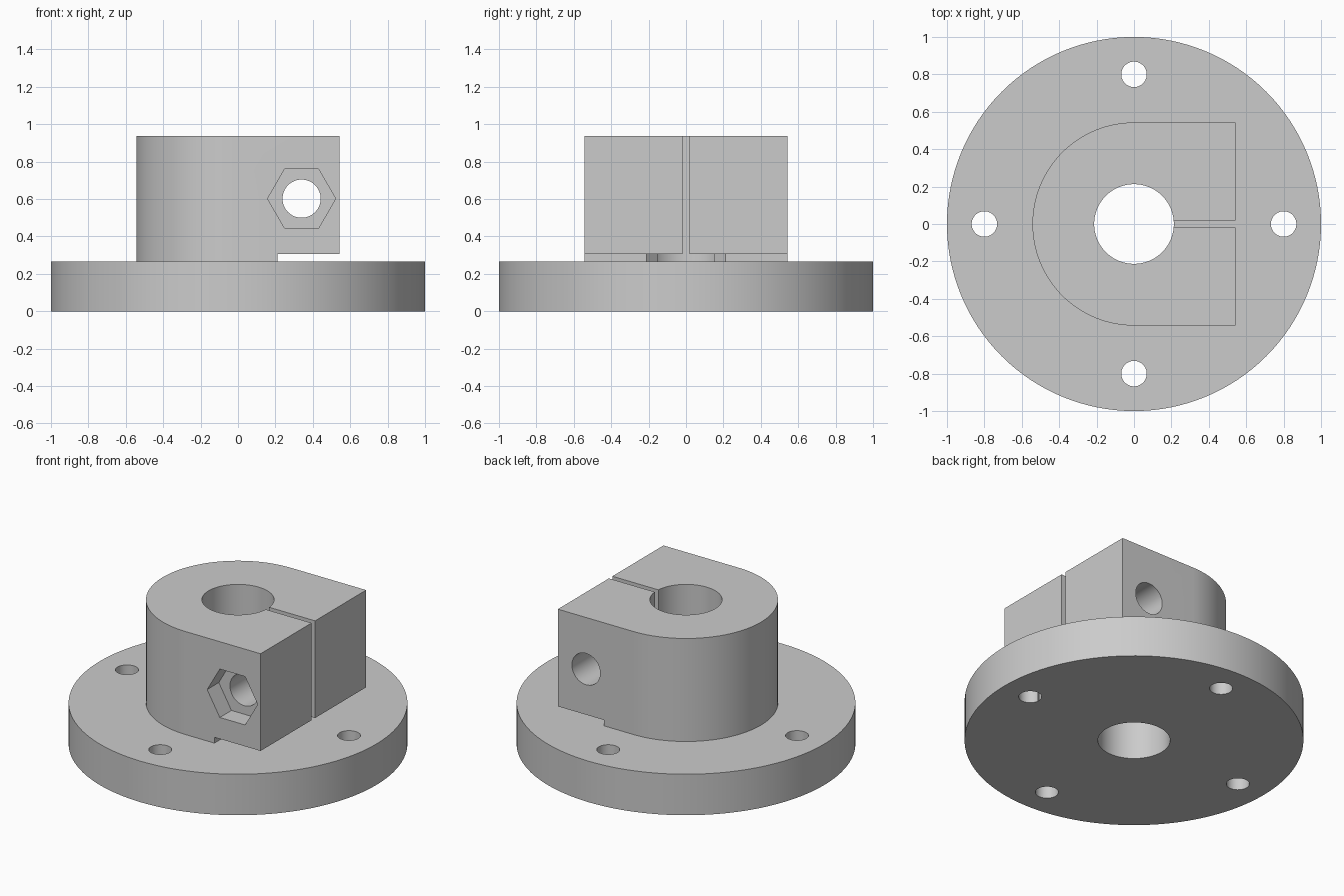
import bpy, bmesh
from math import sin, cos, pi, radians
from mathutils import Matrix

cube = bpy.data.objects.get("Cube")
if cube:
    bpy.data.objects.remove(cube, do_unlink=True)

# Main dimensions
FLANGE_TOP, BLOCK_TOP, NOTCH_TOP = 0.267, 0.938, 0.305
BLOCK_R, BORE_R = 0.543, 0.213
BOLT_X, BOLT_Z = 0.34, 0.602
SEGMENTS = 128

steel = bpy.data.materials.new("plain_grey")
steel.use_nodes = True
GREY = (0.6, 0.6, 0.6, 1)
steel.diffuse_color = GREY
steel.node_tree.nodes["Principled BSDF"].inputs["Base Color"].default_value = GREY


def arc(radius, start, end, count):
    """Points on an arc, angles in degrees, end left out."""
    angles = [radians(start + (end - start) * i / count) for i in range(count)]
    return [(radius * cos(a), radius * sin(a)) for a in angles]


def prism(name, profile, low, high, matrix=Matrix()):
    """Extrude a closed counter-clockwise outline from low to high."""
    bm = bmesh.new()
    face = bm.faces.new([bm.verts.new((x, y, low)) for x, y in profile])
    top = bmesh.ops.extrude_face_region(bm, geom=[face])["geom"]
    moved = [v for v in top if isinstance(v, bmesh.types.BMVert)]
    bmesh.ops.translate(bm, verts=moved, vec=(0, 0, high - low))
    bmesh.ops.recalc_face_normals(bm, faces=bm.faces)
    bm.transform(matrix)
    mesh = bpy.data.meshes.new(name)
    bm.to_mesh(mesh)
    bm.free()
    obj = bpy.data.objects.new(name, mesh)
    bpy.context.collection.objects.link(obj)
    mesh.materials.append(steel)
    return obj


def activate(obj):
    bpy.ops.object.select_all(action="DESELECT")
    obj.select_set(True)
    bpy.context.view_layer.objects.active = obj


def cut(obj, cutter):
    """Subtract the cutter from the part and discard it."""
    cutter.hide_render = True
    activate(obj)
    mod = obj.modifiers.new("cut", "BOOLEAN")
    mod.operation = "DIFFERENCE"
    mod.solver = "EXACT"
    mod.object = cutter
    bpy.ops.object.modifier_apply(modifier=mod.name)
    bpy.data.objects.remove(cutter, do_unlink=True)


def finish(obj):
    activate(obj)
    bpy.ops.object.shade_smooth_by_angle(angle=radians(30))


bore = arc(BORE_R, 0, 360, SEGMENTS)

# Round base flange with centre bore and four mounting holes
flange = prism("base_flange", arc(1, 0, 360, SEGMENTS), 0, FLANGE_TOP)
cut(flange, prism("bore_cutter", bore, -1, 2))
for i in range(4):
    spot = Matrix.Rotation(i * pi / 2, 4, "Z") @ Matrix.Translation((0.8, 0, 0))
    cut(flange, prism("mount_cutter", arc(0.068, 0, 360, 48), -1, 1, spot))
finish(flange)

# Clamp block: half round at the back, square at the clamping end
outline = arc(BLOCK_R, 90, 270, SEGMENTS // 2)
outline += [(0, -BLOCK_R), (BLOCK_R, -BLOCK_R), (BLOCK_R, BLOCK_R)]
block = prism("clamp_block", outline, FLANGE_TOP, BLOCK_TOP)
cut(block, prism("bore_cutter", bore, -1, 2))

# Relief under the clamping jaws, narrowing diagonally into the bore
relief = [(0, 0), (0.21, -0.21), (0.21, -1), (1, -1), (1, 1), (0.21, 1), (0.21, 0.21)]
cut(block, prism("relief_cutter", relief, 0, NOTCH_TOP))

# Clamping slot
slot = [(0, -0.018), (1, -0.018), (1, 0.018), (0, 0.018)]
cut(block, prism("slot_cutter", slot, 0, 2))

# Cross bolt hole and hexagonal nut pocket on the front
across = Matrix.Translation((BOLT_X, 0, BOLT_Z)) @ Matrix.Rotation(pi / 2, 4, "X")
cut(block, prism("bolt_cutter", arc(0.102, 0, 360, 64), -1, 1, across))
cut(block, prism("nut_cutter", arc(0.182, 0, 360, 6), BLOCK_R - 0.12, 1, across))
finish(block)
